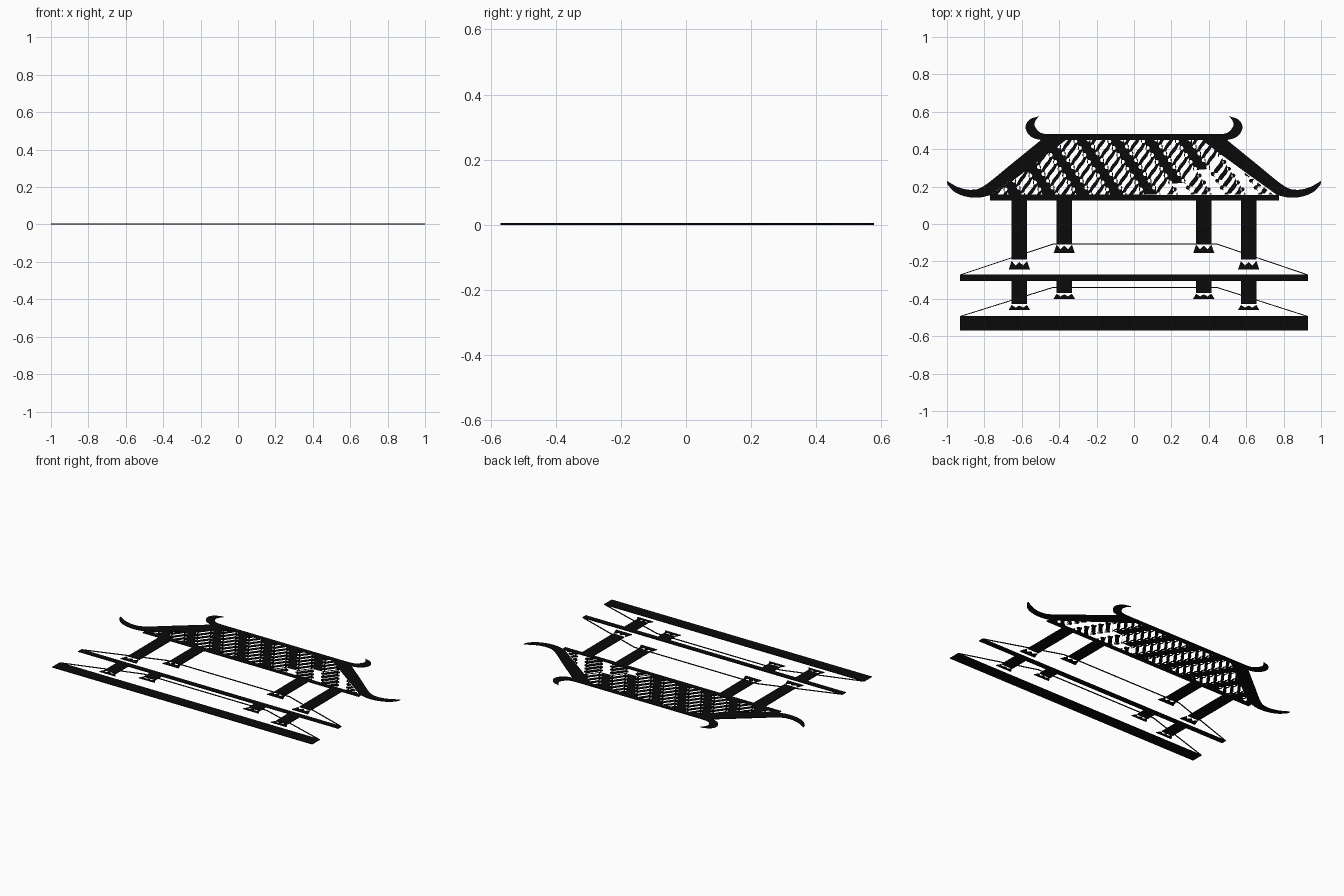
import bpy, math
from mathutils import Vector

if "Cube" in bpy.data.objects:
    bpy.data.objects.remove(bpy.data.objects["Cube"])

T = 0.005  # sheet thickness
black = bpy.data.materials.new("black")
black.diffuse_color = (0.003, 0.003, 0.003, 1)
black.use_nodes = True
black.node_tree.nodes["Principled BSDF"].inputs["Base Color"].default_value = black.diffuse_color


def plate(name, loops):
    """Thin flat sheet: first loop is the outline, the others are holes."""
    cu = bpy.data.curves.new(name, 'CURVE')
    cu.dimensions, cu.fill_mode, cu.extrude = '2D', 'BOTH', T / 2
    for pts in loops:
        sp = cu.splines.new('POLY')
        sp.points.add(len(pts) - 1)
        for p, q in zip(sp.points, pts):
            p.co = (q[0], q[1], 0, 1)
        sp.use_cyclic_u = True
    ob = bpy.data.objects.new(name, cu)
    bpy.context.collection.objects.link(ob)
    ob.location.z = T / 2
    bpy.ops.object.select_all(action='DESELECT')
    ob.select_set(True)
    bpy.context.view_layer.objects.active = ob
    bpy.ops.object.convert(target='MESH')
    ob = bpy.context.object
    ob.data.materials.clear()
    ob.data.materials.append(black)


def bar(name, x0, x1, y0, y1):
    plate(name, [[(x0, y0), (x1, y0), (x1, y1), (x0, y1)]])


def smooth(pts, n=6):
    """Catmull-Rom curve through the points."""
    p = [Vector(q) for q in pts]
    p = [2 * p[0] - p[1]] + p + [2 * p[-1] - p[-2]]
    out = []
    for a, b, c, d in zip(p, p[1:], p[2:], p[3:]):
        for i in range(n):
            t = i / n
            out.append(0.5 * (2 * b + (c - a) * t + (2 * a - 5 * b + 4 * c - d) * t * t
                              + (3 * b - a - 3 * c + d) * t ** 3))
    return out + [p[-2]]


def pair(name, pts):
    plate(name + "_left", [pts])
    plate(name + "_right", [[(-x, y) for x, y in reversed(pts)]])


# Base, middle floor, eave and ridge
bar("base_slab", -0.93, 0.93, -0.57, -0.492)
bar("middle_floor", -0.93, 0.93, -0.305, -0.27)
bar("eave_beam", -0.77, 0.775, 0.126, 0.155)
bar("ridge_beam", -0.47, 0.47, 0.45, 0.48)

# Thin outlines of the floors receding behind
w = 0.005
for name, y0, y1 in (("upper_floor_line", -0.27, -0.105), ("lower_floor_line", -0.492, -0.337)):
    top = [(-0.93, y0), (-0.435, y1), (0.445, y1), (0.93, y0)]
    plate(name, [top + [(0.915, y0), (0.444, y1 - w), (-0.434, y1 - w), (-0.915, y0)]])

# Columns with crown-shaped feet
for name, x, top, end, foot in (("outer_column", 0.613, 0.126, -0.19, -0.243),
                                ("inner_column", 0.373, 0.126, -0.103, -0.156),
                                ("lower_outer_column", 0.613, -0.305, -0.428, -0.46),
                                ("lower_inner_column", 0.373, -0.305, -0.368, -0.40)):
    pair(name, [(-x - 0.041, end), (-x + 0.041, end), (-x + 0.041, top), (-x - 0.041, top)])
    h = end - foot
    crown = [(-0.057, 0), (0.057, 0), (0.041, 0.85), (0.02, 0.4), (0, 0.75), (-0.02, 0.4), (-0.041, 0.85)]
    pair(name + "_foot", [(-x + a, foot + b * h) for a, b in crown])

# Sloping hips with upswept tips
pair("roof_hip", smooth([(-0.49, 0.455), (-0.65, 0.325), (-0.80, 0.205), (-0.87, 0.183),
                         (-0.94, 0.197), (-1.0, 0.23)])
     + smooth([(-0.998, 0.212), (-0.96, 0.172), (-0.90, 0.147), (-0.83, 0.141), (-0.765, 0.155)])
     + [(-0.37, 0.452), (-0.40, 0.47)])

# Curled ridge ends
pair("ridge_horn", smooth([(-0.43, 0.45), (-0.50, 0.45), (-0.555, 0.47), (-0.58, 0.515),
                           (-0.56, 0.557), (-0.507, 0.577)])
     + smooth([(-0.525, 0.557), (-0.532, 0.53), (-0.515, 0.50), (-0.485, 0.483), (-0.43, 0.48)]))

# Roof panel pierced with diagonal rows of leaves and dots
panel = [Vector(p) for p in ((-0.77, 0.15), (0.77, 0.15), (0.37, 0.455), (-0.37, 0.455))]
inner = [Vector(p) for p in ((-0.745, 0.157), (0.745, 0.157), (0.365, 0.448), (-0.365, 0.448))]


def clip(poly):
    """Keep the part of a hole that lies inside the panel border."""
    for a, b in zip(inner, inner[1:] + inner[:1]):
        e = b - a
        n = Vector((-e.y, e.x)).normalized()
        out = []
        for p, q in zip(poly, poly[1:] + poly[:1]):
            dp, dq = (p - a).dot(n), (q - a).dot(n)
            if dp >= 0:
                out.append(p)
            if (dp > 0 > dq) or (dp < 0 < dq):
                out.append(p.lerp(q, dp / (dp - dq)))
        poly = out
        if len(poly) < 3:
            return []
    area = sum(p.cross(q) for p, q in zip(poly, poly[1:] + poly[:1])) / 2
    return poly if abs(area) > 4e-5 else []


band = Vector((0.55, -0.835))
side = Vector((0.835, 0.55))
lean = Vector((0.35, 0.937))
across = Vector((0.937, -0.35))
step = 0.044


def leaf(c):
    out = []
    for s in (1, -1):
        for i in range(9):
            t = s * (i / 8 * 2 - 1)
            wid = 0.0125 * (1 - t * t) ** 0.6
            out.append(c + lean * 0.056 * t + across * (s * wid + 0.007 * math.sin(t * math.pi)))
        out.pop()
    return out


def dot(c):
    return [c + 0.011 * Vector((math.cos(k * math.pi / 5), math.sin(k * math.pi / 5))) for k in range(10)]


holes = []
for row in range(-5, 6):
    for k in range(-8, 9):
        c = Vector((0.181 * row + 0.09, 0.30)) + band * step * k
        holes.append(clip(leaf(c)))
        for s in (-1, 1):
            tip = c + lean * 0.054 * s + band * step * 0.5
            holes.append(clip(dot(tip)))
plate("roof_panel", [panel] + [h for h in holes if h])
